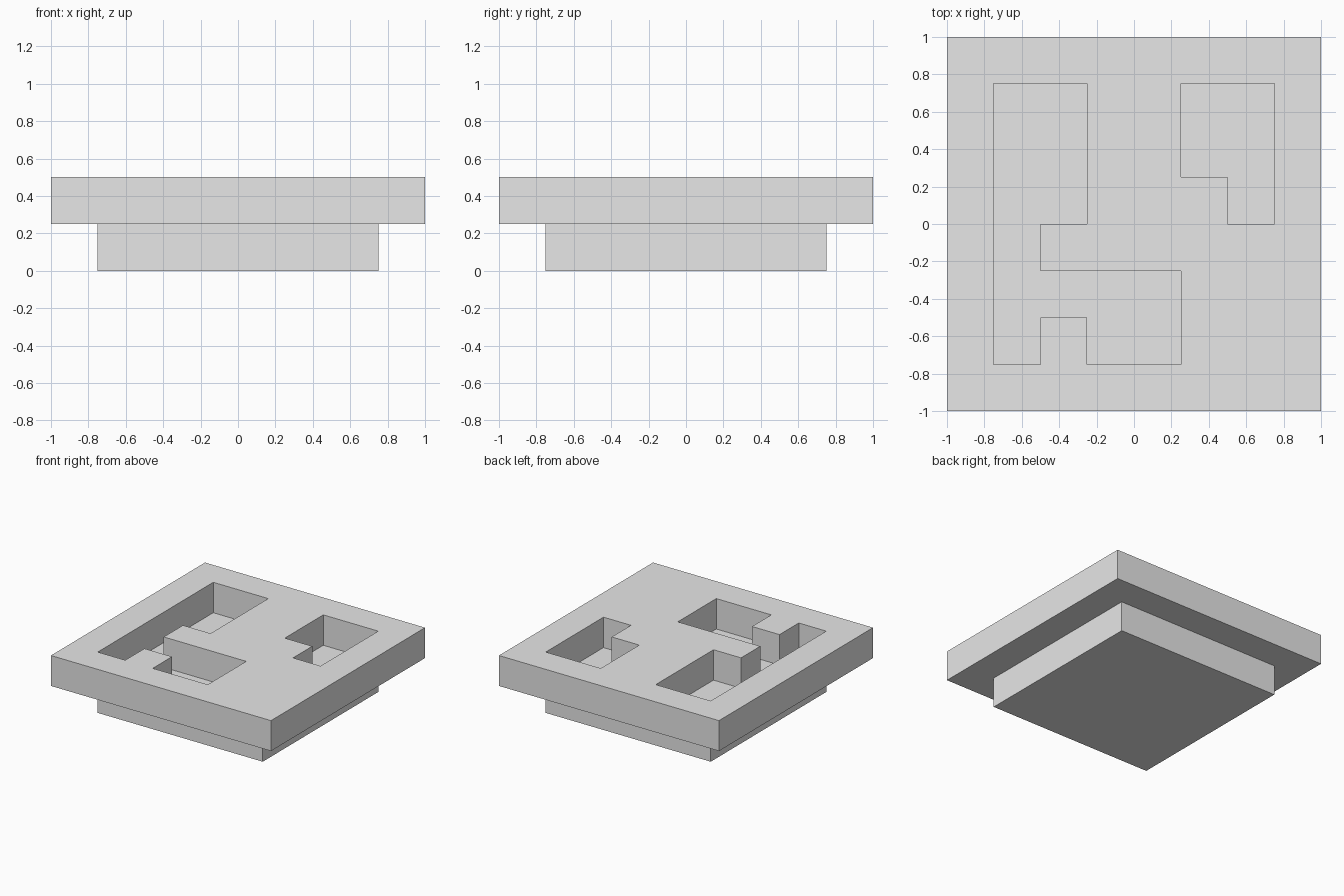
import bpy
import bmesh

U = 0.25  # grid unit shared by every part

cube = bpy.data.objects.get("Cube")
if cube:
    bpy.data.objects.remove(cube, do_unlink=True)

grey = bpy.data.materials.new("light_grey")
grey.use_nodes = True
grey.diffuse_color = (0.8, 0.8, 0.8, 1)
grey.node_tree.nodes["Principled BSDF"].inputs["Base Color"].default_value = (0.8, 0.8, 0.8, 1)


def prism(name, outline, z0, z1):
    """Extrude an outline, given in grid units, from z0 to z1."""
    bm = bmesh.new()
    face = bm.faces.new([bm.verts.new((x * U, y * U, z0 * U)) for x, y in outline])
    top = bmesh.ops.extrude_face_region(bm, geom=[face])["geom"]
    verts = [v for v in top if isinstance(v, bmesh.types.BMVert)]
    bmesh.ops.translate(bm, verts=verts, vec=(0, 0, (z1 - z0) * U))
    bmesh.ops.recalc_face_normals(bm, faces=bm.faces)
    mesh = bpy.data.meshes.new(name)
    bm.to_mesh(mesh)
    bm.free()
    mesh.materials.append(grey)
    obj = bpy.data.objects.new(name, mesh)
    bpy.context.collection.objects.link(obj)
    return obj


def square(r):
    return [(-r, -r), (r, -r), (r, r), (-r, r)]


# Square base, whose top forms the floor of the pockets
prism("base", square(3), 0, 1)

# Wider slab resting on the base
slab = prism("slab", square(4), 1, 2)

# Stepped pockets cut through the slab
pockets = {
    "large_pocket_cutter": [(-3, 3), (-1, 3), (-1, 0), (-2, 0), (-2, -1), (1, -1),
                            (1, -3), (-1, -3), (-1, -2), (-2, -2), (-2, -3), (-3, -3)],
    "small_pocket_cutter": [(1, 3), (3, 3), (3, 0), (2, 0), (2, 1), (1, 1)],
}
for name, outline in pockets.items():
    cutter = prism(name, outline, 0.5, 2.5)
    cutter.hide_render = True
    cutter.hide_viewport = True
    cut = slab.modifiers.new(name, 'BOOLEAN')
    cut.operation = 'DIFFERENCE'
    cut.solver = 'EXACT'
    cut.object = cutter
